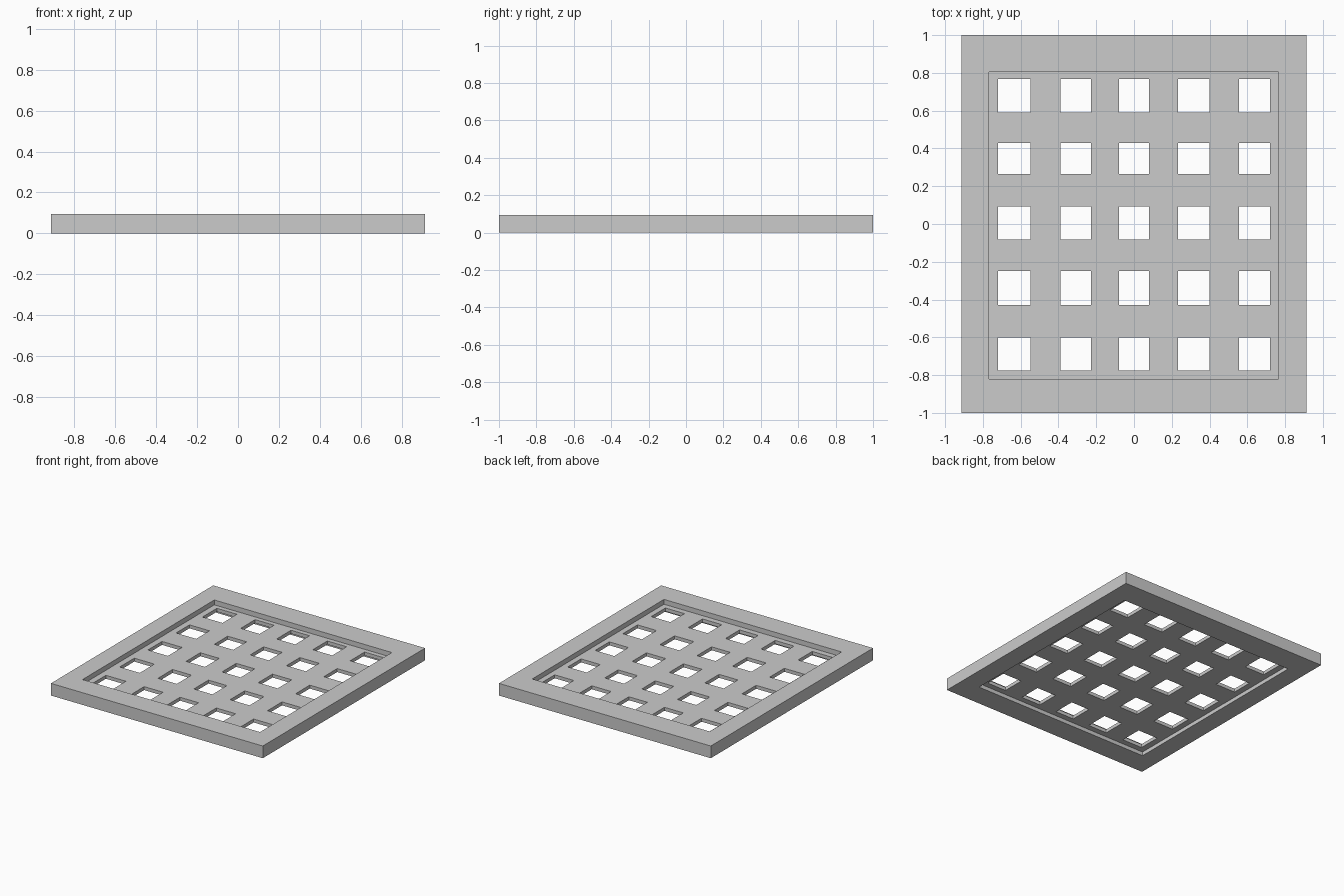
import bpy, bmesh, math

if "Cube" in bpy.data.objects:
    bpy.data.objects.remove(bpy.data.objects["Cube"])


def pierced_plate(name, xs, ys, z0, z1):
    """Slab spanning the grid lines xs, ys; every odd/odd cell is left open."""
    bm = bmesh.new()
    grid = [[bm.verts.new((x, y, z0)) for y in ys] for x in xs]
    for i in range(len(xs) - 1):
        for j in range(len(ys) - 1):
            if i % 2 and j % 2:
                continue
            bm.faces.new((grid[i][j], grid[i + 1][j],
                          grid[i + 1][j + 1], grid[i][j + 1]))
    # Thicken the sheet upwards, keeping the lower skin
    geo = bmesh.ops.extrude_face_region(bm, geom=bm.faces[:], use_keep_orig=True)
    top = [v for v in geo["geom"] if isinstance(v, bmesh.types.BMVert)]
    bmesh.ops.translate(bm, verts=top, vec=(0, 0, z1 - z0))
    bmesh.ops.recalc_face_normals(bm, faces=bm.faces[:])
    mesh = bpy.data.meshes.new(name)
    bm.to_mesh(mesh)
    bm.free()
    obj = bpy.data.objects.new(name, mesh)
    bpy.context.collection.objects.link(obj)
    return obj


# Outer frame with one large opening
in_x, in_y = (-0.768, 0.764), (-0.82, 0.805)
pierced_plate("frame", [-0.914, *in_x, 0.914], [-1.0, *in_y, 1.0], 0.0, 0.095)

# Thin recessed lattice with 5 x 5 square openings
hole_x = [-0.72, -0.547, -0.39, -0.227, -0.08, 0.08, 0.233, 0.40, 0.555, 0.72]
hole_y = [-0.775, -0.6, -0.43, -0.25, -0.083, 0.092, 0.265, 0.43, 0.59, 0.768]
pierced_plate("lattice", [in_x[0], *hole_x, in_x[1]],
              [in_y[0], *hole_y, in_y[1]], 0.03, 0.057)
